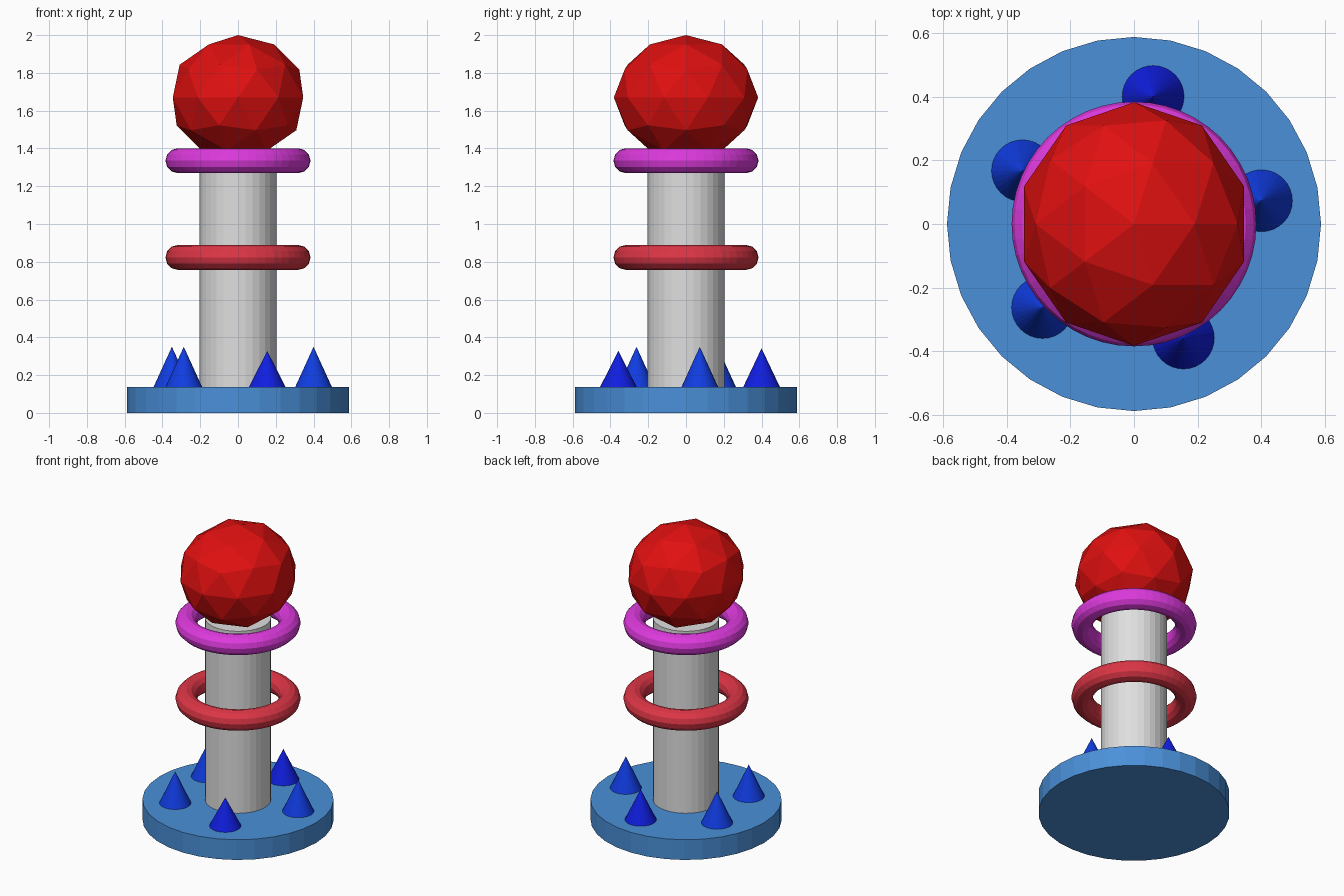
import bpy, math

if "Cube" in bpy.data.objects:
    bpy.data.objects.remove(bpy.data.objects["Cube"])


def material(name, rgb):
    m = bpy.data.materials.new(name)
    m.diffuse_color = (*rgb, 1.0)
    m.use_nodes = True
    m.node_tree.nodes["Principled BSDF"].inputs["Base Color"].default_value = m.diffuse_color
    return m


steel_blue = material("steel blue", (0.068, 0.279, 0.694))
light_grey = material("light grey", (0.74, 0.74, 0.74))
rose_red = material("rose red", (0.716, 0.036, 0.060))
magenta = material("magenta", (0.730, 0.042, 0.730))
bright_red = material("bright red", (0.745, 0.005, 0.005))
royal_blue = material("royal blue", (0.005, 0.045, 0.75))
deep_blue = material("deep blue", (0.005, 0.013, 0.75))


def finish(name, mat):
    ob = bpy.context.object
    ob.name = name
    ob.data.materials.append(mat)
    return ob


def cylinder(name, mat, r, z0, z1):
    bpy.ops.mesh.primitive_cylinder_add(vertices=32, radius=r, depth=z1 - z0,
                                        location=(0, 0, (z0 + z1) / 2))
    return finish(name, mat)


def ring(name, mat, z):
    bpy.ops.mesh.primitive_torus_add(major_segments=48, minor_segments=12,
                                     major_radius=0.318, minor_radius=0.066,
                                     location=(0, 0, z))
    return finish(name, mat)


def spike(name, mat, x, y, top):
    z0 = 0.135
    bpy.ops.mesh.primitive_cone_add(vertices=32, radius1=0.098, radius2=0,
                                    depth=top - z0, location=(x, y, (z0 + top) / 2))
    return finish(name, mat)


# round base and column
cylinder("base", steel_blue, 0.587, 0.0, 0.137)
cylinder("column", light_grey, 0.203, 0.13, 1.37)

# two rings around the column
ring("lower_ring", rose_red, 0.823)
ring("upper_ring", magenta, 1.335)

# faceted ball on top, slightly flattened
bpy.ops.mesh.primitive_ico_sphere_add(subdivisions=2, radius=1.0, location=(0, 0, 1.67))
ball = finish("ball", bright_red)
for v in ball.data.vertices:
    v.co.x *= 0.363
    v.co.y *= 0.382
    v.co.z *= 0.33

# cones standing on the base
spikes = [(0.06, 0.40, 0.342, deep_blue), (0.40, 0.073, 0.35, royal_blue),
          (0.155, -0.358, 0.328, deep_blue), (-0.287, -0.262, 0.35, royal_blue),
          (-0.35, 0.167, 0.35, royal_blue)]
for i, (x, y, top, mat) in enumerate(spikes):
    spike(f"cone_{i + 1}", mat, x, y, top)
